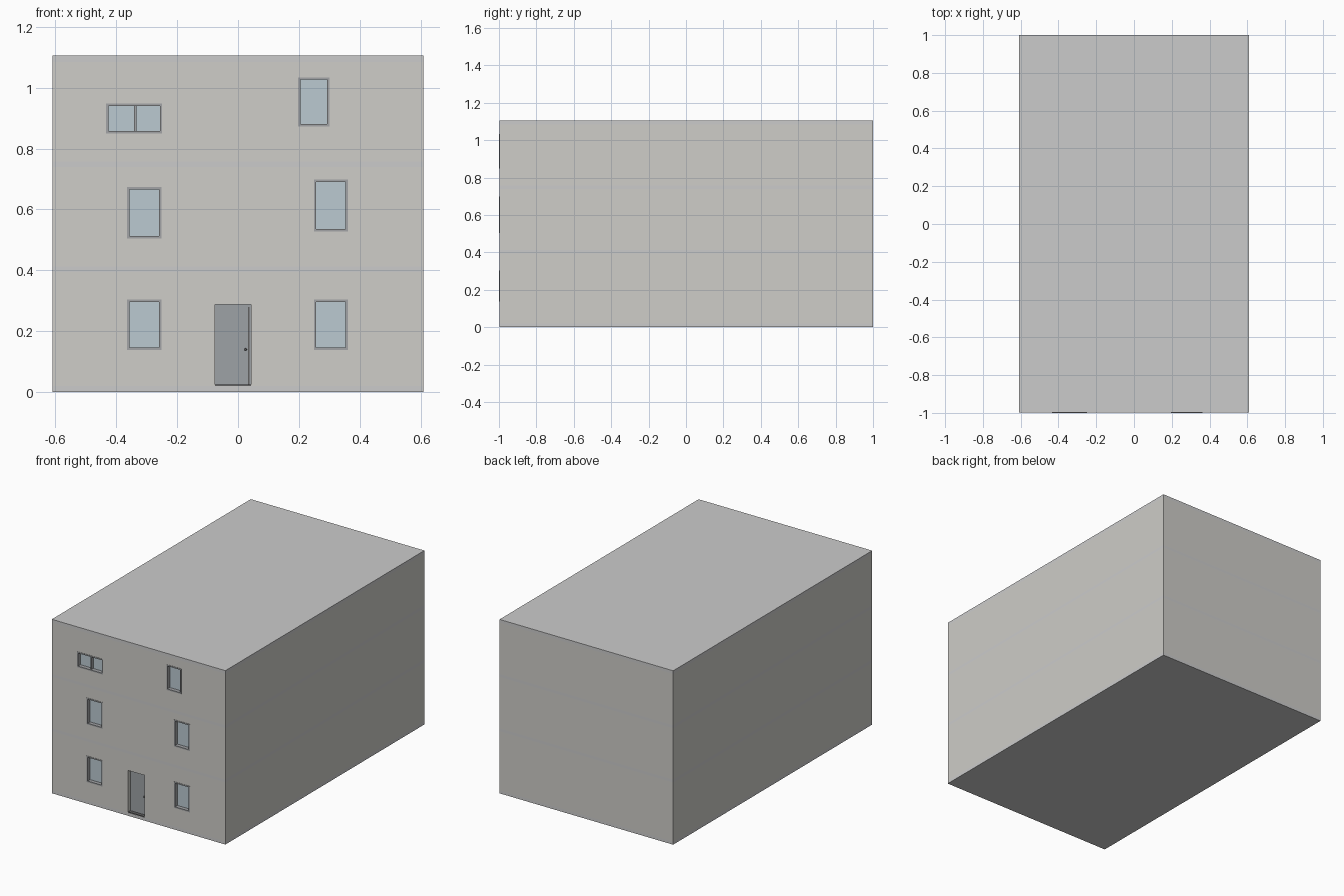
import bpy

if "Cube" in bpy.data.objects:
    bpy.data.objects.remove(bpy.data.objects["Cube"])

W, FRONT, BACK = 0.61, -0.998, 1.0      # half width, front and back wall planes
T = 0.04                                # wall thickness


def material(name, rgb):
    m = bpy.data.materials.new(name)
    m.diffuse_color = (*rgb, 1)
    m.use_nodes = True
    m.node_tree.nodes["Principled BSDF"].inputs["Base Color"].default_value = m.diffuse_color
    return m


PLASTER = material("plaster", (0.62, 0.61, 0.58))
CONCRETE = material("concrete", (0.55, 0.55, 0.54))
FRAME = material("frame_grey", (0.36, 0.37, 0.38))
GLASS = material("glass_blue", (0.50, 0.59, 0.64))
DOOR = material("door_grey", (0.34, 0.36, 0.38))
METAL = material("dark_metal", (0.12, 0.12, 0.12))


def box(name, x0, x1, y0, y1, z0, z1, mat=None):
    bpy.ops.mesh.primitive_cube_add(size=1, location=((x0+x1)/2, (y0+y1)/2, (z0+z1)/2))
    o = bpy.context.object
    o.name = name
    o.scale = (x1-x0, y1-y0, z1-z0)
    bpy.ops.object.transform_apply(location=False, rotation=False, scale=True)
    if mat:
        o.data.materials.append(mat)
    return o


def cut(target, *bounds):
    cutter = box("cutter", *bounds)
    mod = target.modifiers.new("cut", 'BOOLEAN')
    mod.operation, mod.solver, mod.object = 'DIFFERENCE', 'EXACT', cutter
    bpy.context.view_layer.objects.active = target
    bpy.ops.object.modifier_apply(modifier=mod.name)
    bpy.data.objects.remove(cutter)


def frame(name, x0, x1, z0, z1, t, y0, y1):
    o = box(name, x0, x1, y0, y1, z0, z1, FRAME)
    cut(o, x0+t, x1-t, y0-0.1, y1+0.1, z0+t, z1-t)
    return o


# Openings per storey: x0, x1, z0, z1, number of panes
windows = [
    [(-0.364, -0.252, 0.138, 0.304, 1), (0.249, 0.362, 0.138, 0.304, 1)],
    [(-0.364, -0.252, 0.505, 0.673, 1), (0.249, 0.362, 0.528, 0.698, 1)],
    [(-0.433, -0.249, 0.850, 0.948, 2), (0.197, 0.301, 0.873, 1.034, 1)],
]
door = (-0.075, 0.043, 0.022, 0.288)

# Floor slabs and roof
slabs = [(0, 0.02), (0.395, 0.413), (0.740, 0.758), (1.085, 1.105)]
for name, (z0, z1) in zip(("base_slab", "first_floor", "second_floor", "roof_slab"), slabs):
    box(name, -W, W, FRONT, BACK, z0, z1, CONCRETE)

for i, openings in enumerate(windows):
    # Hollow storey walls
    z0, z1 = slabs[i][1], slabs[i+1][0]
    wall = box(f"storey_walls_{i+1}", -W, W, FRONT, BACK, z0, z1, PLASTER)
    cut(wall, -W+T, W-T, FRONT+T, BACK-T, z0-0.1, z1+0.1)
    # Windows: opening, frame, glass and mullion
    for j, (a, b, c, d, panes) in enumerate(openings):
        tag = f"{i+1}_{j+1}"
        cut(wall, a, b, FRONT-0.1, FRONT+T+0.01, c, d)
        frame(f"window_frame_{tag}", a, b, c, d, 0.008, -1.0, FRONT+T)
        box(f"window_glass_{tag}", a+0.004, b-0.004, -0.976, -0.970, c+0.004, d-0.004, GLASS)
        if panes == 2:
            m = (a+b)/2 + 0.003
            box(f"window_mullion_{tag}", m-0.004, m+0.004, -0.992, -0.965, c+0.006, d-0.006, FRAME)
    # Entrance: opening, recessed leaf, closing strip and knob
    if i == 0:
        a, b, c, d = door
        cut(wall, a, b, FRONT-0.1, FRONT+T+0.01, z0-0.05, d)
        box("door_leaf", a, b, -0.974, -0.960, z0, d, DOOR)
        box("door_edge_strip", b-0.010, b-0.006, -0.976, -0.970, c, d-0.008, METAL)
        box("door_sill", a, b, -0.996, -0.960, z0, z0+0.004, METAL)
        bpy.ops.mesh.primitive_uv_sphere_add(segments=12, ring_count=8, radius=0.004,
                                             location=(b-0.018, -0.978, 0.14))
        knob = bpy.context.object
        knob.name = "door_knob"
        knob.data.materials.append(METAL)
        bpy.ops.object.shade_smooth()
